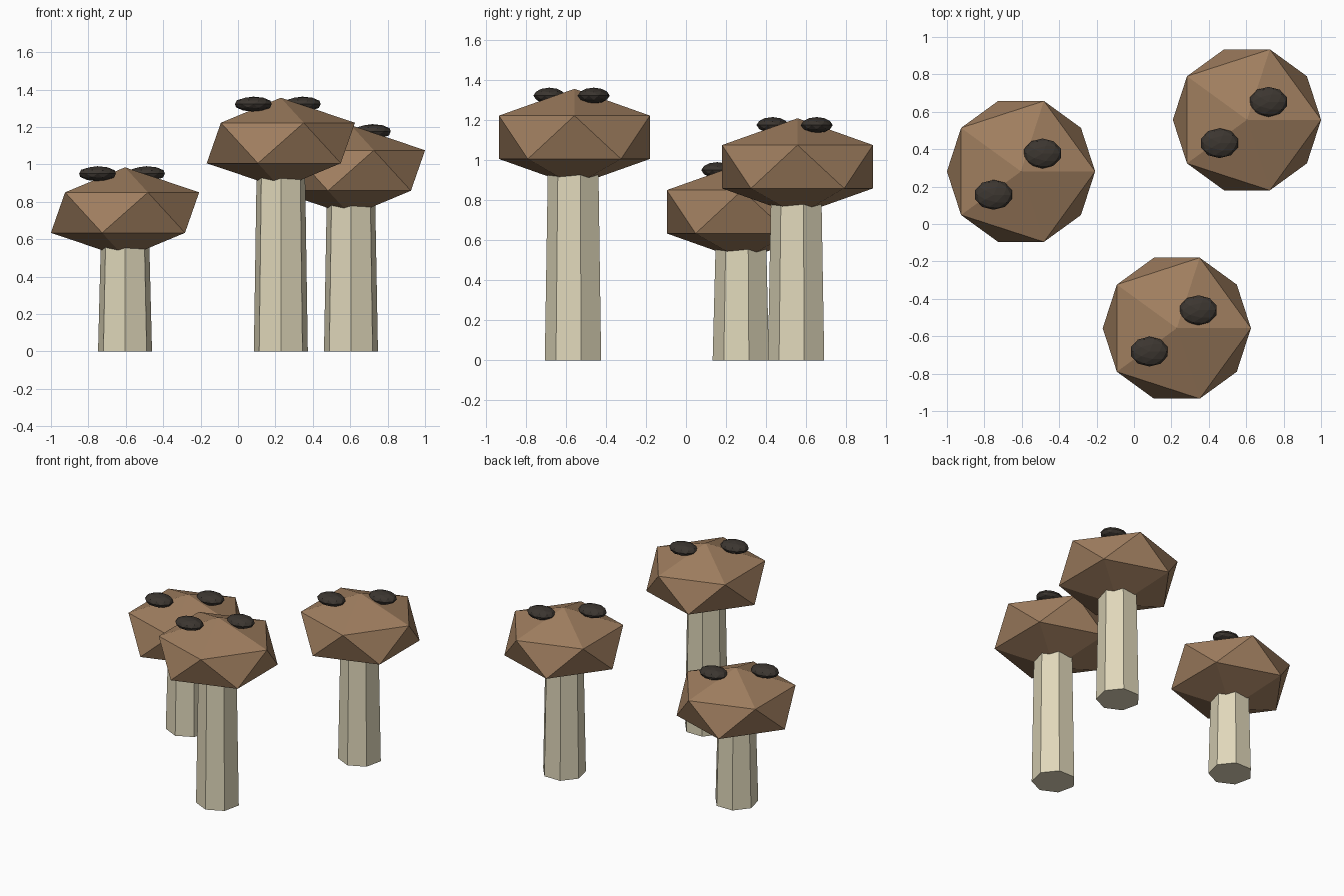
import bpy, bmesh, math
from mathutils import Matrix

if "Cube" in bpy.data.objects:
    bpy.data.objects.remove(bpy.data.objects["Cube"])


def material(name, rgb):
    m = bpy.data.materials.new(name)
    m.diffuse_color = (*rgb, 1.0)
    m.use_nodes = True
    m.node_tree.nodes["Principled BSDF"].inputs["Base Color"].default_value = m.diffuse_color
    return m


CREAM = material("cream", (0.74, 0.68, 0.49))
BROWN = material("brown", (0.35, 0.21, 0.115))
DARK = material("dark_brown", (0.045, 0.037, 0.030))


def finish(bm, name, mat, loc):
    me = bpy.data.meshes.new(name)
    bm.to_mesh(me)
    bm.free()
    me.materials.append(mat)
    ob = bpy.data.objects.new(name, me)
    ob.location = loc
    bpy.context.collection.objects.link(ob)
    return ob


def ball(name, mat, loc, scale, subdivisions):
    bm = bmesh.new()
    bmesh.ops.create_icosphere(bm, subdivisions=subdivisions, radius=1.0,
                               matrix=Matrix.Diagonal((*scale, 1.0)))
    return finish(bm, name, mat, loc)


def stem(name, loc, height, r_base, r_top, sides=7):
    # tapered seven-sided post with one corner towards the front
    bm = bmesh.new()
    rings = []
    for r, z in ((r_base, 0.0), (r_top, height)):
        ring = []
        for i in range(sides):
            a = -math.pi / 2 + 2 * math.pi * i / sides
            ring.append(bm.verts.new((r * math.cos(a), r * math.sin(a), z)))
        rings.append(ring)
    low, high = rings
    for i in range(sides):
        j = (i + 1) % sides
        bm.faces.new((low[i], low[j], high[j], high[i]))
    bm.faces.new(low[::-1])
    bm.faces.new(high)
    return finish(bm, name, CREAM, loc)


# three mushrooms: x, y and cap centre height
MUSHROOMS = {
    "left": (-0.604, 0.281, 0.742),
    "right": (0.604, 0.557, 0.967),
    "front": (0.229, -0.557, 1.114),
}
SPOTS = [(-0.147, -0.125), (0.115, 0.096)]

for side, (x, y, z) in MUSHROOMS.items():
    stem(f"{side}_stem", (x, y, 0), z - 0.165, 0.148, 0.133)
    ball(f"{side}_cap", BROWN, (x, y, z), (0.443, 0.443, 0.242), 1)
    # flat dark spots resting on the cap
    for n, (dx, dy) in enumerate(SPOTS, 1):
        ball(f"{side}_spot_{n}", DARK, (x + dx, y + dy, z + 0.208),
             (0.103, 0.080, 0.040), 2)
